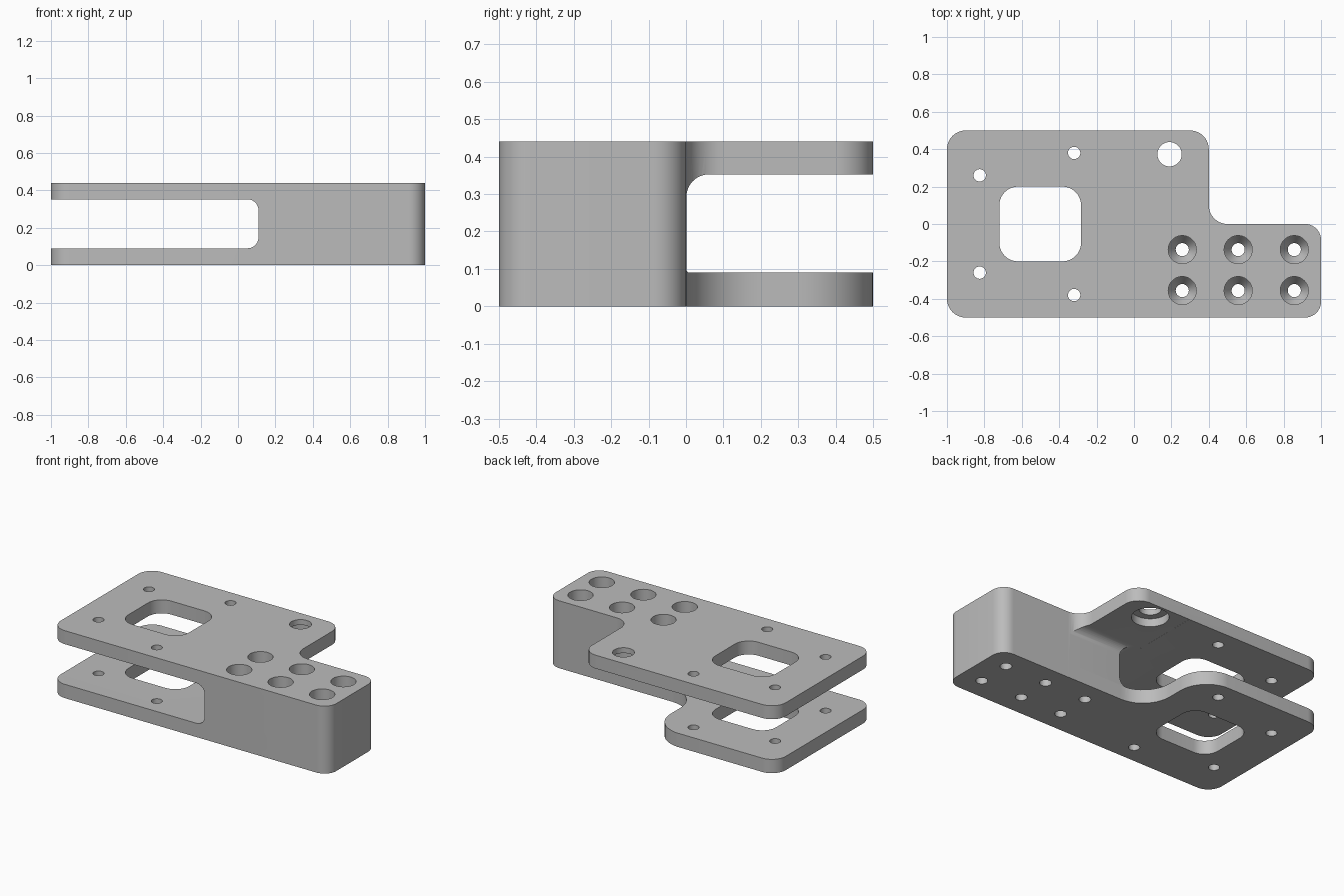
import bpy, bmesh, math
from mathutils import Vector

old = bpy.data.objects.get("Cube")
if old:
    bpy.data.objects.remove(old, do_unlink=True)

HEIGHT = 0.44
FLOOR, CEILING = 0.09, 0.352

metal = bpy.data.materials.new("machined grey")
metal.use_nodes = True
grey = (0.5, 0.5, 0.5, 1)
metal.diffuse_color = grey
metal.node_tree.nodes["Principled BSDF"].inputs["Base Color"].default_value = grey


def rounded(corners, steps=10):
    """Outline with right-angled corners (u, v, radius) rounded off."""
    out = []
    for i, (u, v, r) in enumerate(corners):
        p = Vector((u, v))
        if r == 0:
            out.append(p)
            continue
        a = (Vector(corners[i - 1][:2]) - p).normalized()
        b = (Vector(corners[(i + 1) % len(corners)][:2]) - p).normalized()
        centre = p + (a + b) * r
        for k in range(steps + 1):
            t = math.pi / 2 * k / steps
            out.append(centre - b * r * math.cos(t) - a * r * math.sin(t))
    return out


def finish(name, bm):
    bmesh.ops.recalc_face_normals(bm, faces=bm.faces)
    mesh = bpy.data.meshes.new(name)
    bm.to_mesh(mesh)
    bm.free()
    mesh.materials.append(metal)
    obj = bpy.data.objects.new(name, mesh)
    bpy.context.collection.objects.link(obj)
    return obj


def prism(name, corners, lo, hi, axis="z"):
    """Extrude a rounded outline along one axis."""
    place = {"x": lambda u, v, w: (w, u, v),
             "y": lambda u, v, w: (u, w, v),
             "z": lambda u, v, w: (u, v, w)}[axis]
    bm = bmesh.new()
    pts = rounded(corners)
    rings = [[bm.verts.new(place(p.x, p.y, w)) for p in pts] for w in (lo, hi)]
    bridge(bm, rings)
    return finish(name, bm)


def bridge(bm, rings):
    bm.faces.new(rings[0])
    bm.faces.new(rings[-1])
    n = len(rings[0])
    for a, b in zip(rings, rings[1:]):
        for i in range(n):
            j = (i + 1) % n
            bm.faces.new((a[i], a[j], b[j], b[i]))


def drill(name, x, y, profile, sides=40):
    """Turned cutter from (radius, height) pairs."""
    bm = bmesh.new()
    turn = [2 * math.pi * i / sides for i in range(sides)]
    rings = [[bm.verts.new((x + r * math.cos(t), y + r * math.sin(t), z))
              for t in turn] for r, z in profile]
    bridge(bm, rings)
    return finish(name, bm)


# Solid block with the stepped plan outline
body = prism("mounting_bracket", [
    (-1, -0.5, 0.1), (1, -0.5, 0.085), (1, 0, 0.085),
    (0.4, 0, 0.1), (0.4, 0.5, 0.1), (-1, 0.5, 0.1)], 0, HEIGHT)

cutters = []

# Slot that separates the upper and lower plates
cutters.append(prism("slot_cutter", [
    (-1.2, FLOOR, 0), (0.11, FLOOR, 0.06),
    (0.11, CEILING, 0.06), (-1.2, CEILING, 0)], -0.7, 0.7, "y"))

# Undercut behind the block, filleted under the upper plate
cutters.append(prism("undercut_cutter", [
    (0.001, FLOOR + 0.004, 0), (0.001, CEILING + 0.0005, 0.06),
    (0.7, CEILING + 0.0005, 0), (0.7, FLOOR + 0.004, 0)], 0, 0.6, "x"))

# Curved end of the lower plate
cutters.append(prism("lower_plate_cutter", [
    (-0.1, 0.001, 0.2), (0.6, 0.001, 0), (0.6, 0.7, 0),
    (-0.4, 0.7, 0), (-0.4, 0.501, 0), (-0.1, 0.501, 0.2)], -0.1, 0.2))

# Rounded window through both plates
cutters.append(prism("window_cutter", [
    (-0.72, -0.2, 0.1), (-0.283, -0.2, 0.1),
    (-0.283, 0.2, 0.1), (-0.72, 0.2, 0.1)], -0.1, 0.6))

# Small bolt holes through both plates
for x, y in ((-0.825, 0.26), (-0.32, 0.38)):
    for side in (-1, 1):
        cutters.append(drill("bolt_hole_cutter", x, side * y,
                             [(0.033, -0.1), (0.033, 0.6)]))

# Deep counterbored holes in the block
for x in (0.258, 0.557, 0.857):
    for y in (-0.137, -0.356):
        cutters.append(drill("counterbore_cutter", x, y, [
            (0.035, -0.1), (0.035, 0.19), (0.075, 0.25), (0.075, 0.6)]))

# Large hole in the upper plate, recessed from underneath
cutters.append(drill("recessed_hole_cutter", 0.19, 0.373, [
    (0.11, 0.25), (0.11, 0.405), (0.065, 0.405), (0.065, 0.6)]))

# Cut everything, then discard the cutters
bpy.context.view_layer.objects.active = body
for cutter in cutters:
    cutter.hide_render = True
    mod = body.modifiers.new("cut", "BOOLEAN")
    mod.operation = "DIFFERENCE"
    mod.solver = "EXACT"
    mod.object = cutter
    bpy.ops.object.modifier_apply(modifier=mod.name)
    bpy.data.objects.remove(cutter, do_unlink=True)

bpy.ops.object.select_all(action="DESELECT")
body.select_set(True)
bpy.ops.object.shade_smooth_by_angle(angle=math.radians(30))
